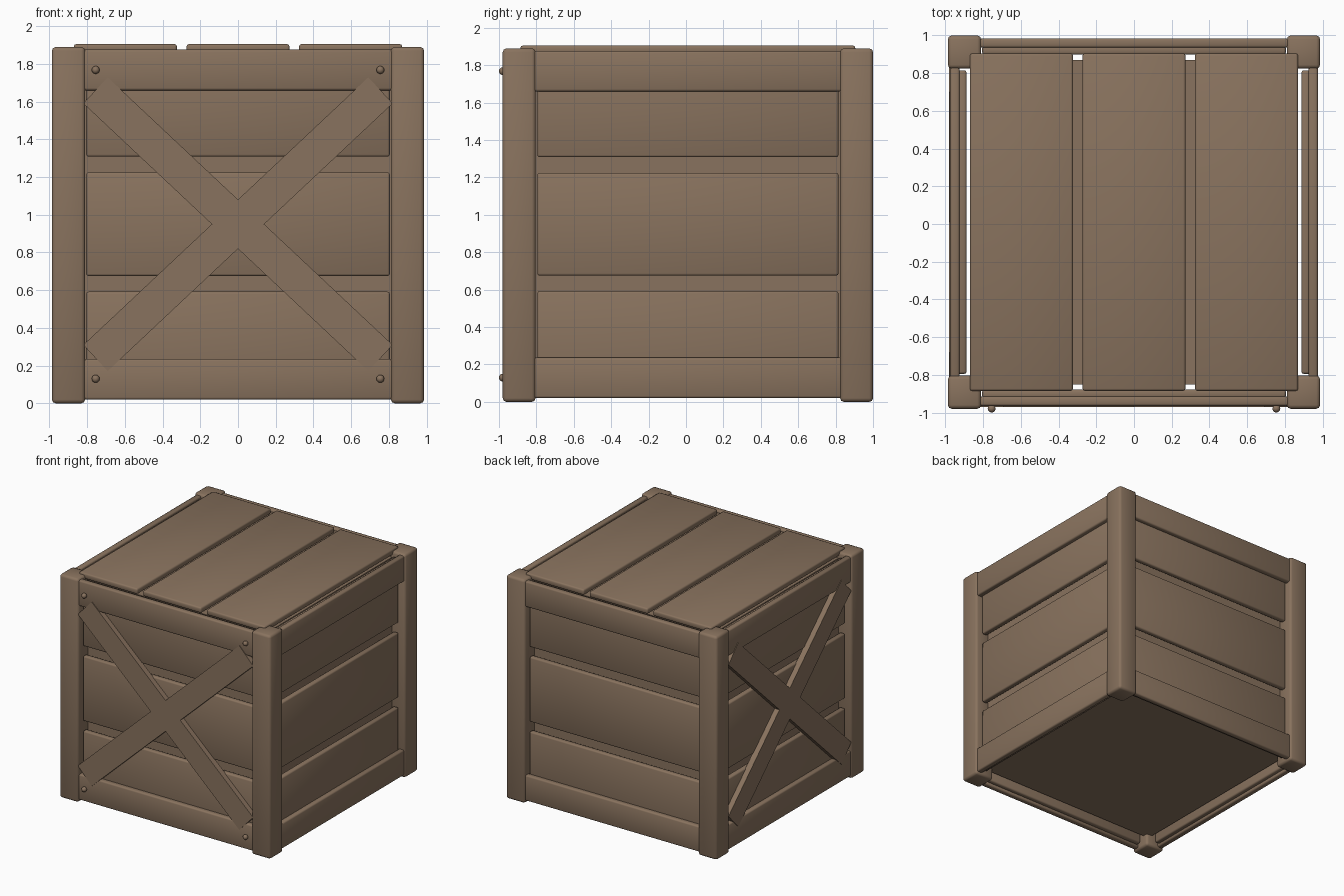
import bpy, bmesh, math
from mathutils import Matrix, Vector

cube = bpy.data.objects.get("Cube")
if cube:
    bpy.data.objects.remove(cube, do_unlink=True)

wood = bpy.data.materials.new("brown_wood")
wood.use_nodes = True
colour = (0.25, 0.17, 0.112, 1)
wood.diffuse_color = colour
wood.node_tree.nodes["Principled BSDF"].inputs["Base Color"].default_value = colour

CENTRE_Y = 0.01
MID_Z = 0.95


def finish(name, bm, smooth):
    """Turn a bmesh into a wooden object, shifted to the crate's centre."""
    bmesh.ops.recalc_face_normals(bm, faces=bm.faces)
    mesh = bpy.data.meshes.new(name)
    for face in bm.faces:
        face.smooth = smooth
    bm.to_mesh(mesh)
    bm.free()
    mesh.materials.append(wood)
    obj = bpy.data.objects.new(name, mesh)
    obj.location.y = CENTRE_Y
    bpy.context.collection.objects.link(obj)
    return obj


def box(name, low, high, bevel=0.0, turn=Matrix()):
    """Box between two corners, with rounded edges, then turned."""
    low, high = Vector(low), Vector(high)
    bm = bmesh.new()
    bmesh.ops.create_cube(bm, size=1)
    bmesh.ops.scale(bm, vec=high - low, verts=bm.verts)
    bmesh.ops.translate(bm, vec=(low + high) / 2, verts=bm.verts)
    if bevel:
        bmesh.ops.bevel(bm, geom=bm.edges[:], offset=bevel, segments=2,
                        profile=0.5, affect='EDGES')
    bm.transform(turn)
    return finish(name, bm, bevel > 0)


# Closed inner box seen through the gaps
box("inner_box", (-0.865, -0.86, 0.1), (0.865, 0.86, 1.84))

# Corner posts
for x, side in ((-1, "right"), (1, "left")):
    for y, end in ((-1, "front"), (1, "back")):
        cx, cy = x * 0.899, y * 0.902
        box(f"{end}_{side}_post", (cx - 0.088, cy - 0.088, 0),
            (cx + 0.088, cy + 0.088, 1.89), 0.02)

# Walls: three boards with a rail over the top and bottom ones
walls = {"front": 0, "left": 90, "back": 180, "right": 270}
for side, angle in walls.items():
    turn = Matrix.Rotation(math.radians(angle), 4, 'Z')
    for i in range(3):
        z = MID_Z + (i - 1) * 0.633
        box(f"{side}_board_{i + 1}", (-0.805, -0.935, z - 0.275),
            (0.805, -0.888, z + 0.275), 0.012, turn)
    for part, z in (("bottom", 0.128), ("top", 1.768)):
        box(f"{side}_{part}_rail", (-0.83, -0.975, z - 0.108),
            (0.83, -0.925, z + 0.108), 0.012, turn)

# Lid planks
for i in range(3):
    x = (i - 1) * 0.597
    box(f"lid_plank_{i + 1}", (x - 0.273, -0.895, 1.857),
        (x + 0.273, 0.895, 1.905), 0.012)

# Crossed braces on two walls
for side in ("front", "right"):
    turn = Matrix.Rotation(math.radians(walls[side]), 4, 'Z')
    for i, tilt in enumerate((43.2, -43.2)):
        place = Matrix.Translation((0, 0, MID_Z)) @ Matrix.Rotation(math.radians(tilt), 4, 'Y')
        box(f"{side}_brace_{i + 1}", (-1.037, -0.98, -0.095),
            (1.037, -0.93, 0.095), 0, turn @ place)

# Round bolt heads on the front rails
for x in (-0.755, 0.755):
    for z, level in ((0.13, "bottom"), (1.768, "top")):
        bm = bmesh.new()
        bmesh.ops.create_uvsphere(bm, u_segments=12, v_segments=8, radius=0.021)
        bm.transform(Matrix.Translation((x, -0.989, z)))
        side = "left" if x > 0 else "right"
        finish(f"{level}_{side}_bolt", bm, True)
